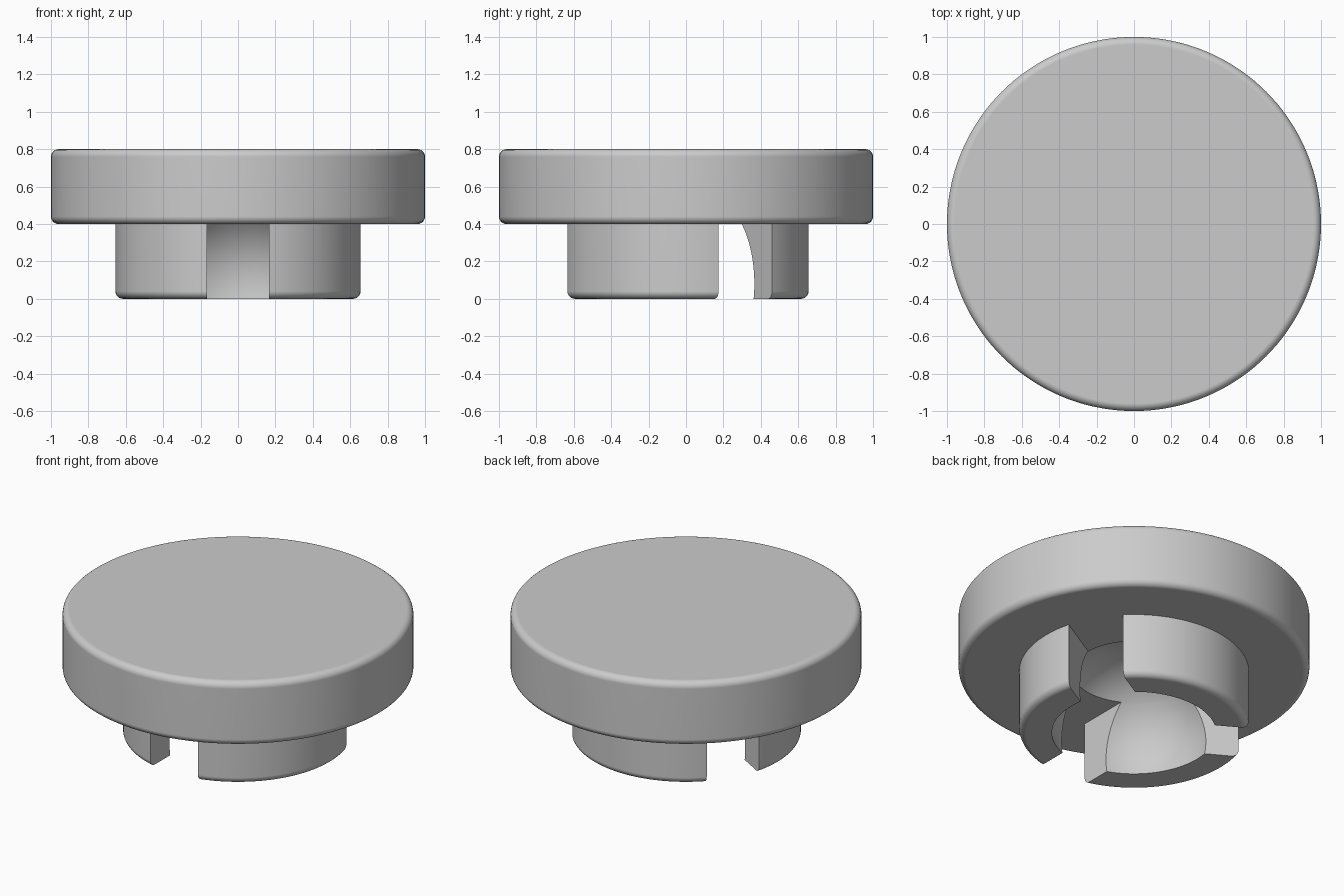
import bpy
import bmesh
from math import pi, sin, cos, radians
from mathutils import Matrix, Vector

cube = bpy.data.objects.get("Cube")
if cube:
    bpy.data.objects.remove(cube, do_unlink=True)

SEGMENTS = 144
FILLET = 0.04

grey = bpy.data.materials.new("light grey")
grey.use_nodes = True
GREY = (0.6, 0.6, 0.6, 1)
grey.diffuse_color = GREY
grey.node_tree.nodes["Principled BSDF"].inputs["Base Color"].default_value = GREY


def make_object(name, bm):
    bmesh.ops.recalc_face_normals(bm, faces=bm.faces[:])
    mesh = bpy.data.meshes.new(name)
    bm.to_mesh(mesh)
    bm.free()
    mesh.materials.append(grey)
    obj = bpy.data.objects.new(name, mesh)
    bpy.context.collection.objects.link(obj)
    return obj


def rounded_cylinder(name, radius, bottom, top, round_top):
    """Turned solid with a filleted lower rim and, if asked, upper rim."""
    angles = [i * pi / 12 for i in range(7)]
    inner = radius - FILLET
    profile = [(inner + FILLET * sin(a), bottom + FILLET * (1 - cos(a))) for a in angles]
    if round_top:
        profile += [(inner + FILLET * cos(a), top - FILLET * (1 - sin(a))) for a in angles]
    else:
        profile.append((radius, top))
    bm = bmesh.new()
    rings = []
    for r, z in profile:
        turns = [2 * pi * i / SEGMENTS for i in range(SEGMENTS)]
        rings.append([bm.verts.new((r * cos(t), r * sin(t), z)) for t in turns])
    for low, high in zip(rings, rings[1:]):
        for i in range(SEGMENTS):
            j = (i + 1) % SEGMENTS
            bm.faces.new((low[i], low[j], high[j], high[i]))
    bm.faces.new(rings[0])
    bm.faces.new(rings[-1])
    return make_object(name, bm)


def cut(obj, cutters):
    for cutter in cutters:
        mod = obj.modifiers.new("Cut", 'BOOLEAN')
        mod.operation = 'DIFFERENCE'
        mod.solver = 'EXACT'
        mod.object = cutter
    bpy.context.view_layer.update()
    graph = bpy.context.evaluated_depsgraph_get()
    mesh = bpy.data.meshes.new_from_object(obj.evaluated_get(graph))
    obj.modifiers.clear()
    obj.data = mesh


def finish(obj):
    bpy.ops.object.select_all(action='DESELECT')
    obj.select_set(True)
    bpy.context.view_layer.objects.active = obj
    bpy.ops.object.shade_smooth_by_angle(angle=radians(30))
    mod = obj.modifiers.new("Flat caps", 'WEIGHTED_NORMAL')
    mod.keep_sharp = True


# Wide cap and the narrower collar under it
cap = rounded_cylinder("cap_disc", 1.0, 0.4, 0.8, True)
collar = rounded_cylinder("slotted_collar", 0.655, 0.0, 0.4, False)

# Ball-shaped socket hollowed into both parts
bm = bmesh.new()
bmesh.ops.create_uvsphere(bm, u_segments=96, v_segments=48, radius=0.475,
                          matrix=Matrix.Translation((0, 0, 0.08)))
cutters = [make_object("socket_cutter", bm)]

# Three radial slots split the collar into equal claws
for angle in (30, 150, 270):
    bm = bmesh.new()
    bmesh.ops.create_cube(bm, size=1)
    bmesh.ops.scale(bm, vec=Vector((0.8, 0.33, 1.2)), verts=bm.verts[:])
    bmesh.ops.translate(bm, vec=Vector((0.45, 0, 0.2)), verts=bm.verts[:])
    bmesh.ops.rotate(bm, matrix=Matrix.Rotation(radians(angle), 3, 'Z'), verts=bm.verts[:])
    cutters.append(make_object("slot_cutter", bm))

cut(cap, cutters[:1])
cut(collar, cutters)
for cutter in cutters:
    bpy.data.objects.remove(cutter, do_unlink=True)
for part in (cap, collar):
    finish(part)
